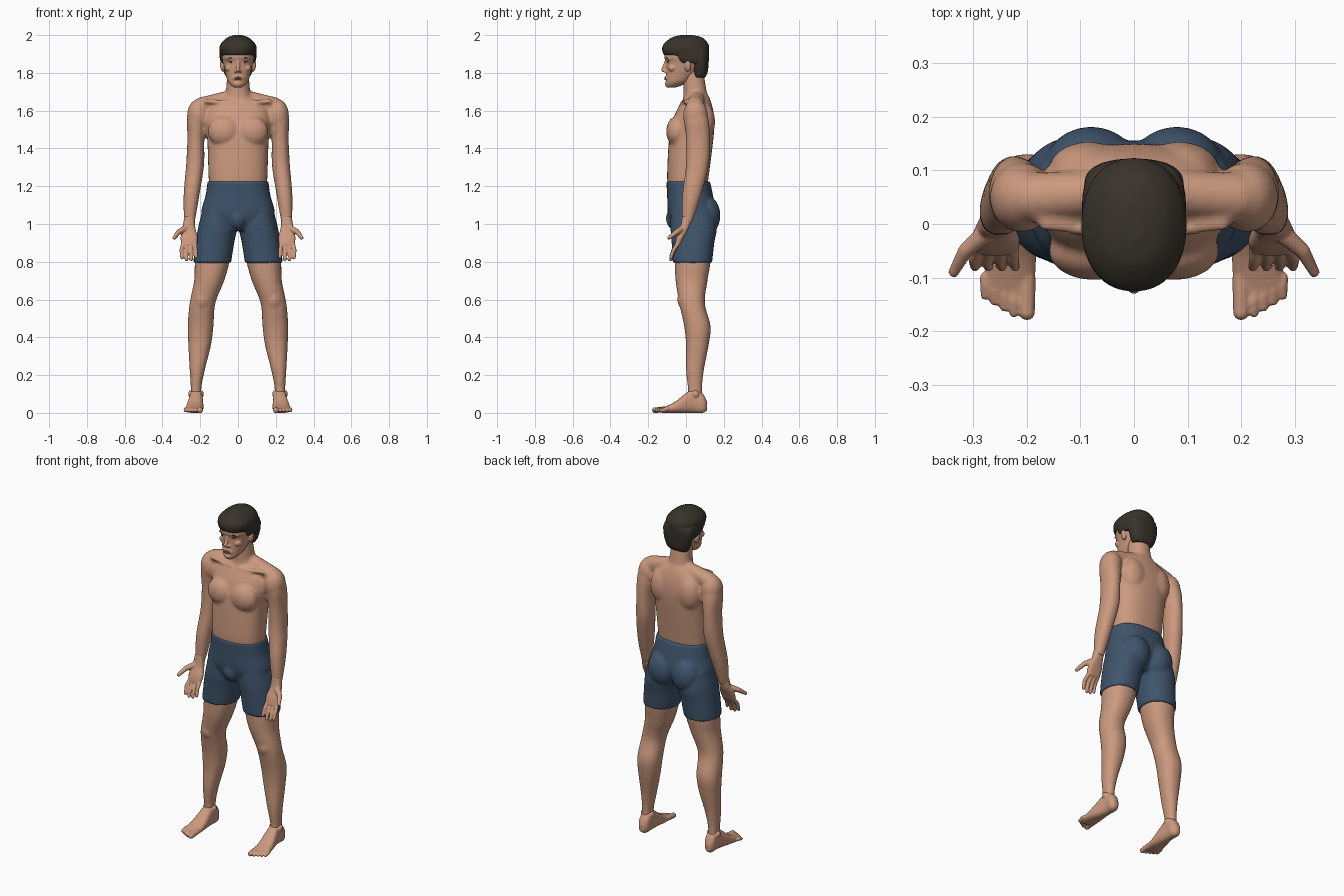
import bpy, bmesh, math
from mathutils import Matrix, Vector

if "Cube" in bpy.data.objects:
    bpy.data.objects.remove(bpy.data.objects["Cube"], do_unlink=True)


def material(name, red, green, blue):
    result = bpy.data.materials.new(name)
    result.use_nodes = True
    result.diffuse_color = (red, green, blue, 1)
    shader = next(n for n in result.node_tree.nodes if n.type == 'BSDF_PRINCIPLED')
    shader.inputs["Base Color"].default_value = result.diffuse_color
    shader.inputs["Roughness"].default_value = .7
    return result


SKIN = material("skin", .6, .32, .21)
CLOTH = material("blue cloth", .05, .09, .15)
HAIR = material("dark brown hair", .04, .033, .024)
LIP = material("lip", .42, .2, .15)
WHITE = material("eye white", .6, .55, .5)
IRIS = material("dark iris", .03, .02, .015)


def spline(rows, position):
    """Smooth values between neighbouring rows."""
    index = min(int(position), len(rows) - 2)
    f = position - index
    around = [rows[min(max(index + k, 0), len(rows) - 1)] for k in (-1, 0, 1, 2)]
    result = []
    for before, start, end, after in zip(*around):
        slope_in, slope_out = (end - before) / 2, (after - start) / 2
        rise = end - start
        result.append(start + f * (slope_in + f * (3 * rise - 2 * slope_in - slope_out
                                                   + f * (slope_in + slope_out - 2 * rise))))
    return result


def rounded(angle_value, low, high, power):
    """Point on one axis of a rounded cross-section between two bounds."""
    reach = math.copysign(abs(angle_value) ** (2 / power), angle_value)
    return (low + high) / 2 + (high - low) / 2 * reach


def loft(bm, rows, power=2.2, axis='z', sides=32, steps=6):
    """Rows give the position on the axis, then low and high bounds across it."""
    rings = []
    for k in range((len(rows) - 1) * steps + 1):
        along, left, right, near, far = spline(rows, k / steps)
        ring = []
        for j in range(sides):
            angle = math.tau * j / sides
            a = rounded(math.cos(angle), left, right, power)
            b = rounded(math.sin(angle), near, far, power)
            ring.append(bm.verts.new((a, b, along) if axis == 'z' else (a, along, b)))
        rings.append(ring)
    for low, high in zip(rings, rings[1:]):
        for j in range(sides):
            n = (j + 1) % sides
            bm.faces.new((low[j], low[n], high[n], high[j]))
    bm.faces.new(rings[0])
    bm.faces.new(rings[-1])


def centred_loft(bm, rows, power=2.2):
    """Loft whose rows give height, half width, front and back."""
    loft(bm, [(z, -half, half, front, back) for z, half, front, back in rows], power)


def ball(bm, centre, radii, roll=0):
    matrix = (Matrix.Translation(centre) @ Matrix.Rotation(roll, 4, 'Y')
              @ Matrix.Diagonal((*radii, 1)))
    bmesh.ops.create_uvsphere(bm, u_segments=24, v_segments=16, radius=1, matrix=matrix)


def limb(bm, *joints):
    """Rounded segments through joints of x, y, z and radius."""
    for *centre, radius in joints:
        ball(bm, centre, [radius] * 3)
    for start, end in zip(joints, joints[1:]):
        a, b = Vector(start[:3]), Vector(end[:3])
        turn = (b - a).to_track_quat('Z', 'Y').to_matrix().to_4x4()
        bmesh.ops.create_cone(bm, cap_ends=True, segments=20, radius1=start[3], radius2=end[3],
                              depth=(b - a).length, matrix=Matrix.Translation((a + b) / 2) @ turn)


def finish(bm, name, surface, voxel=0, smoothing=3, mirror=True):
    """Turn the parts into one mirrored, fused and smooth object."""
    bmesh.ops.recalc_face_normals(bm, faces=bm.faces)
    for face in bm.faces:
        face.smooth = True
    mesh = bpy.data.meshes.new(name)
    bm.to_mesh(mesh)
    bm.free()
    mesh.materials.append(surface)
    part = bpy.data.objects.new(name, mesh)
    bpy.context.collection.objects.link(part)
    if mirror:
        part.modifiers.new("mirror", 'MIRROR').use_mirror_merge = False
    if voxel:
        fuse = part.modifiers.new("fuse", 'REMESH')
        fuse.mode = 'VOXEL'
        fuse.voxel_size = voxel
        fuse.use_smooth_shade = True
        relax = part.modifiers.new("relax", 'SMOOTH')
        relax.factor = .5
        relax.iterations = smoothing


# Torso and neck
bm = bmesh.new()
centred_loft(bm, [(1.17, .15, -.09, .11), (1.25, .156, -.1, .12), (1.45, .163, -.09, .145),
                  (1.55, .175, -.07, .15), (1.62, .155, -.04, .14), (1.68, .07, 0, .12)], 2.4)
centred_loft(bm, [(1.62, .08, -.02, .13), (1.7, .065, -.014, .11), (1.82, .055, -.02, .09)])
# Chest, shoulder blade, shoulder, upper back slope and collarbone
ball(bm, (.075, -.05, 1.49), (.085, .055, .08))
ball(bm, (.085, .1, 1.54), (.075, .054, .1))
ball(bm, (.21, .05, 1.575), (.06, .066, .085))
limb(bm, (.035, .06, 1.67, .04), (.19, .05, 1.625, .047))
limb(bm, (.02, -.02, 1.64, .012), (.17, 0, 1.65, .012))
# Arm from shoulder to wrist
loft(bm, [(1.62, .17, .25, 0, .1), (1.55, .165, .27, -.01, .12), (1.45, .178, .268, 0, .127),
          (1.31, .18, .275, 0, .12), (1.15, .205, .288, -.02, .08), (1, .23, .286, -.02, .03)])
finish(bm, "upper_body", SKIN, .009, 4)

# Hands with palms facing forward and thumbs outward
bm = bmesh.new()
loft(bm, [(1.04, .23, .284, -.02, .034), (.98, .226, .294, -.03, .016),
          (.93, .214, .304, -.05, -.01), (.89, .217, .3, -.06, -.03)], 2.6)
for i in range(4):
    x, spread = .227 + .021 * i, .025 * i
    tip = .81 + .01 * (i - 1.6) ** 2 / 1.6
    limb(bm, (x, -.04, .9, .011), (.225 + spread, -.066, tip + .04, .01), (.222 + spread, -.08, tip, .009))
limb(bm, (.28, -.02, .975, .018), (.315, -.05, .957, .014), (.337, -.09, .927, .01))
finish(bm, "hands", SKIN, .0045, 1)

# Legs and kneecaps
bm = bmesh.new()
loft(bm, [(.88, .035, .21, -.06, .13), (.8, .045, .228, -.06, .13), (.7, .073, .232, -.055, .114),
          (.58, .12, .256, -.036, .1), (.46, .13, .266, -.01, .13), (.36, .143, .263, 0, .12),
          (.23, .175, .256, 0, .095), (.13, .194, .25, .01, .085), (.04, .194, .25, .01, .09)])
ball(bm, (.19, -.012, .6), (.04, .034, .05))
finish(bm, "legs", SKIN, .009)

# Feet, toes and ankle bones
bm = bmesh.new()
loft(bm, [(.112, .21, .236, .015, .055), (.09, .19, .252, 0, .1), (.04, .187, .254, 0, .13),
          (-.06, .183, .275, 0, .058), (-.13, .188, .28, 0, .026)], 2.5, 'y')
limb(bm, (.2, -.1, .02, .016), (.2, -.165, .014, .015))
for i in range(4):
    x, tip = .224 + .018 * i, -.166 + .011 * i
    limb(bm, (x, -.1, .02, .01), (x, tip + .02, .018, .01), (x, tip, .012, .009))
for x in (.195, .25):
    ball(bm, (x, .05, .1), (.013, .02, .02))
finish(bm, "feet", SKIN, .0045, 1)

# Shorts: waist, legs, seat and front
bm = bmesh.new()
centred_loft(bm, [(1.226, .161, -.104, .127), (1.15, .172, -.1, .143), (1.05, .195, -.094, .155),
                  (.965, .15, -.06, .11)], 2.4)
loft(bm, [(1.08, .015, .187, -.08, .15), (.98, .006, .211, -.082, .163), (.9, .02, .225, -.076, .15),
          (.794, .037, .237, -.07, .138)])
ball(bm, (.08, .105, 1.045), (.088, .077, .105))
ball(bm, (0, -.06, 1.03), (.045, .046, .06))
finish(bm, "shorts", CLOTH, .008, 2)

# Head and jaw
bm = bmesh.new()
centred_loft(bm, [(1.723, .02, -.1, -.055), (1.735, .037, -.107, -.02), (1.765, .058, -.106, .03),
                  (1.85, .079, -.105, .1), (1.9, .083, -.113, .106), (1.985, .035, -.05, .05)])
# Nose, nostril, brow ridge, cheek, chin, mouth and ear
limb(bm, (0, -.103, 1.865, .009), (0, -.119, 1.816, .012))
ball(bm, (.012, -.108, 1.808), (.009, .011, .008))
ball(bm, (.034, -.09, 1.877), (.03, .014, .008), .1)
ball(bm, (.045, -.07, 1.825), (.026, .024, .02))
ball(bm, (0, -.1, 1.742), (.022, .012, .014))
ball(bm, (0, -.098, 1.772), (.032, .013, .018))
ball(bm, (.084, .01, 1.836), (.011, .018, .03), .15)
finish(bm, "head", SKIN, .004, 1)

# Lips
bm = bmesh.new()
for z in (1.775, 1.767):
    ball(bm, (0, -.107, z), (.02, .008, .005))
finish(bm, "lips", LIP, mirror=False)

# Eyes, irises, lashes and brows
for name, surface, centre, radii, roll in (
        ("eyes", WHITE, (.033, -.087, 1.857), (.014, .012, .006), 0),
        ("irises", IRIS, (.033, -.094, 1.857), (.006, .006, .006), 0),
        ("upper_lashes", IRIS, (.034, -.09, 1.863), (.016, .013, .002), .1),
        ("eyebrows", HAIR, (.037, -.096, 1.879), (.02, .011, .004), .1)):
    bm = bmesh.new()
    ball(bm, centre, radii, roll)
    finish(bm, name, surface)

# Short hair: crown with fringe, sides above the ears, and nape
bm = bmesh.new()
centred_loft(bm, [(1.895, .092, -.118, .12), (1.92, .098, -.126, .123), (1.95, .094, -.12, .12),
                  (1.985, .06, -.08, .09), (2, .02, -.03, .04)])
centred_loft(bm, [(1.853, .09, -.05, .118), (1.88, .097, -.07, .122), (1.92, .097, -.075, .122)], 2.8)
centred_loft(bm, [(1.775, .06, .04, .1), (1.8, .074, .034, .114), (1.85, .088, .03, .12),
                  (1.9, .094, .02, .122)], 2.5)
finish(bm, "hair", HAIR, .006, 2)
